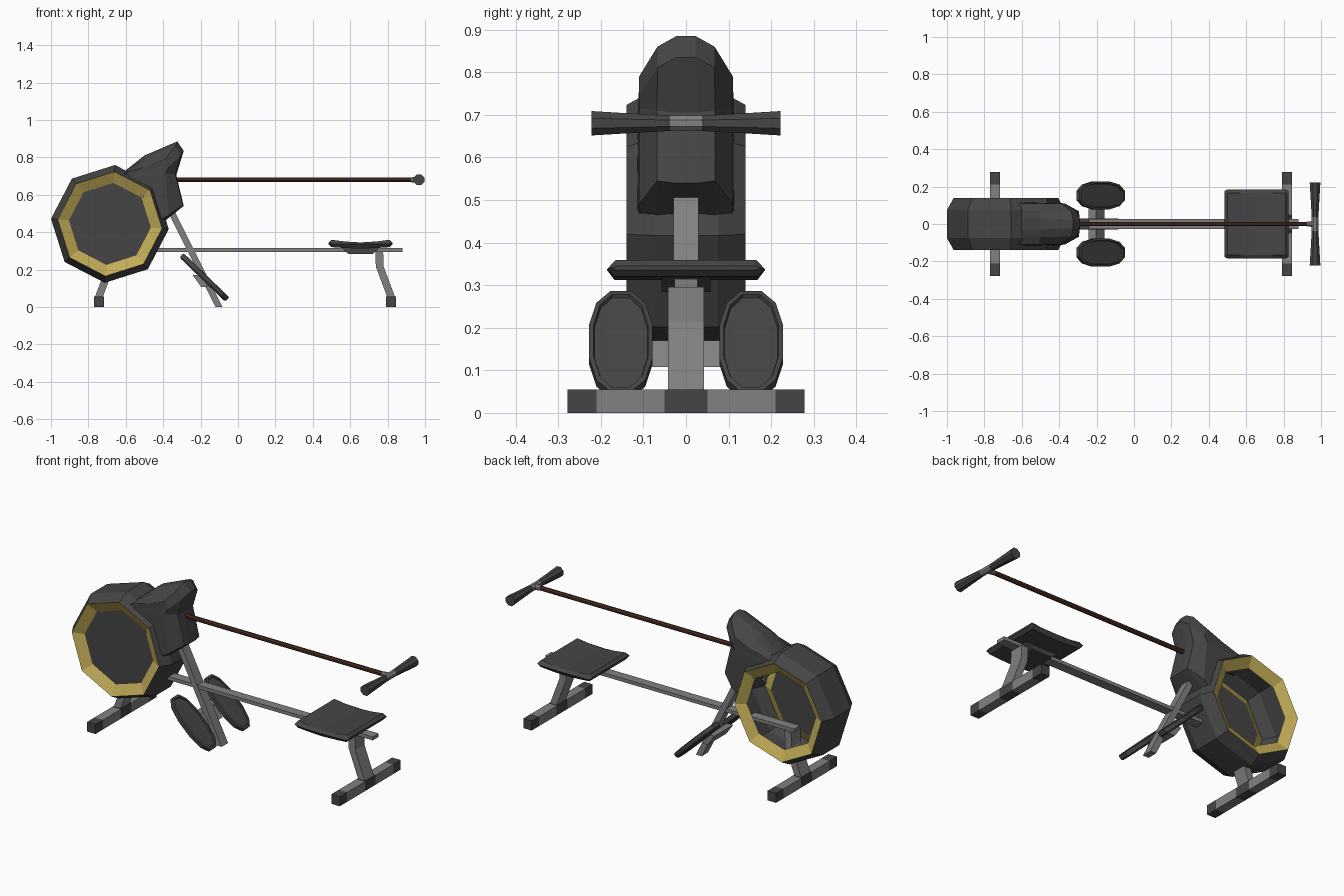
import bpy, bmesh, math
from mathutils import Matrix, Vector

cube = bpy.data.objects.get("Cube")
if cube:
    bpy.data.objects.remove(cube, do_unlink=True)


def material(name, rgb):
    m = bpy.data.materials.new(name)
    m.use_nodes = True
    m.diffuse_color = (*rgb, 1)
    m.node_tree.nodes["Principled BSDF"].inputs["Base Color"].default_value = (*rgb, 1)
    return m


DARK = material("charcoal", (0.06, 0.06, 0.06))
GREY = material("mid grey", (0.22, 0.22, 0.22))
GOLD = material("gold", (0.54, 0.41, 0.095))
BROWN = material("brown", (0.07, 0.028, 0.017))


def loft(name, rings, mats, row_mats=None, closed=True, caps=(True, True)):
    """Skin a list of equal-length point rings; row_mats picks a material per row."""
    bm = bmesh.new()
    rows = [[bm.verts.new(p) for p in ring] for ring in rings]
    n = len(rows[0])
    for r in range(len(rows) - 1):
        for i in range(n if closed else n - 1):
            j = (i + 1) % n
            f = bm.faces.new((rows[r][i], rows[r][j], rows[r + 1][j], rows[r + 1][i]))
            f.material_index = row_mats[r] if row_mats else 0
    for use, row in zip(caps, (rows[0], rows[-1])):
        if use:
            bm.faces.new(row)
    bmesh.ops.recalc_face_normals(bm, faces=bm.faces[:])
    me = bpy.data.meshes.new(name)
    bm.to_mesh(me)
    bm.free()
    for m in mats:
        me.materials.append(m)
    ob = bpy.data.objects.new(name, me)
    bpy.context.collection.objects.link(ob)
    return ob


def disc_y(x, z, y, r, n=8, turn=0.0):
    """Ring of points around an axis parallel to y."""
    return [(x + r * math.cos(turn + math.tau * i / n), y,
             z + r * math.sin(turn + math.tau * i / n)) for i in range(n)]


def bar(name, path, half_y, thick, mat):
    """Rectangular bar following (x, z) points."""
    h = thick / 2
    rings = [[(x - h, -half_y, z), (x + h, -half_y, z),
              (x + h, half_y, z), (x - h, half_y, z)] for x, z in path]
    return loft(name, rings, [mat])


def box(name, x0, x1, y0, y1, z0, z1, mat):
    rings = [[(x0, y0, z), (x1, y0, z), (x1, y1, z), (x0, y1, z)] for z in (z0, z1)]
    return loft(name, rings, [mat])


# Flywheel drum: octagonal shell, gold recessed rims, disc on the front only
drum_profile = [(-0.108, 0.22), (-0.14, 0.28), (-0.075, 0.316),
                (0.075, 0.316), (0.14, 0.28), (0.108, 0.22)]
loft("flywheel_drum",
     [disc_y(-0.685, 0.444, y, r, 8, math.radians(-5)) for y, r in drum_profile],
     [DARK, GOLD], [1, 0, 0, 0, 1], caps=(True, False))

# Faceted housing rising from the drum: half rows from centre to side
half_rows = [
    [(-.39, .03, .465), (-.385, .07, .465), (-.40, .107, .47), (-.44, .11, .45)],
    [(-.29, .03, .54), (-.295, .068, .545), (-.37, .11, .49), (-.43, .115, .47)],
    [(-.33, .03, .705), (-.335, .068, .71), (-.39, .11, .715), (-.58, .115, .69)],
    [(-.29, .022, .835), (-.305, .067, .81), (-.37, .11, .75), (-.585, .112, .70)],
    [(-.325, .022, .885), (-.335, .067, .86), (-.39, .11, .79), (-.59, .112, .71)],
    [(-.50, .03, .81), (-.50, .07, .79), (-.51, .11, .745), (-.60, .112, .712)],
    [(-.62, .03, .715), (-.62, .07, .715), (-.62, .11, .712), (-.62, .112, .70)],
]
loft("drum_housing",
     [[(x, -y, z) for x, y, z in reversed(row)] + row for row in half_rows],
     [DARK], closed=False, caps=(False, False))

# Rail, legs and diagonal post
box("rail", -0.71, 0.88, -0.027, 0.027, 0.294, 0.314, GREY)
bar("rear_leg", [(.82, .05), (.758, .215), (.755, .296)], 0.042, 0.042, GREY)
bar("front_leg", [(-.745, .05), (-.683, .215), (-.68, .296)], 0.042, 0.042, GREY)
bar("diagonal_post", [(-.102, 0), (-.362, .52)], 0.029, 0.037, GREY)

# Floor feet with dark centre and end blocks
for label, cx in (("front", -0.743), ("rear", 0.818)):
    x0, x1 = cx - 0.027, cx + 0.027
    box(label + "_foot_centre", x0, x1, -0.05, 0.05, 0, 0.055, DARK)
    for side, s in (("left", 1), ("right", -1)):
        # order the y range for either side
        a, b = sorted((s * 0.05, s * 0.21))
        box(f"{label}_foot_beam_{side}", x0, x1, a, b, 0, 0.055, GREY)
        a, b = sorted((s * 0.21, s * 0.278))
        box(f"{label}_foot_cap_{side}", x0, x1, a, b, 0, 0.055, DARK)

# Footplates: tilted twelve-sided pads with a shallow inset
tilt = Matrix.Translation((-0.18, 0, 0.158)) @ Matrix.Rotation(math.radians(44), 4, 'Y')


def power(v):
    return math.copysign(abs(v) ** 0.85, v)


def pad_ring(cy, z, k_len, k_wid):
    ring = []
    for i in range(12):
        a = math.tau * (i + 0.5) / 12
        p = Vector((0.175 * k_len * power(math.cos(a)),
                    cy + 0.077 * k_wid * power(math.sin(a)), z))
        ring.append(tilt @ p)
    return ring


for side, s in (("left", 1), ("right", -1)):
    cy = s * 0.153
    loft("footplate_" + side,
         [pad_ring(cy, -0.016, .94, .9), pad_ring(cy, -0.008, 1, 1),
          pad_ring(cy, 0.014, 1, 1), pad_ring(cy, 0.016, .92, .86),
          pad_ring(cy, 0.008, .9, .83)], [DARK])
bar("footplate_crossbar", [(-.222, .17), (-.178, .108)], 0.085, 0.04, GREY)

# Seat: dished cushion lofted along x, on a small carriage
seat_stations = [  # x, top z, mid z, bottom z, width factor
    (.485, .345, .340, .335, .96), (.500, .359, .338, .320, 1),
    (.570, .350, .336, .315, 1), (.655, .345, .335, .312, 1),
    (.740, .350, .336, .315, 1), (.810, .359, .338, .320, 1),
    (.825, .345, .340, .335, .96)]
loft("seat",
     [[(x, .165 * k, t), (x, .185 * k, m), (x, .168 * k, b),
       (x, -.168 * k, b), (x, -.185 * k, m), (x, -.165 * k, t)]
      for x, t, m, b, k in seat_stations], [DARK])
loft("seat_carriage",
     [[(x0, -.057, z), (x1, -.057, z), (x1, .057, z), (x0, .057, z)]
      for x0, x1, z in ((.59, .72, .284), (.55, .76, .318))], [DARK])

# Pull rod and flared handle
def disc_x(x, r, n=8):
    return [(x, r * math.cos(math.tau * (i + .5) / n),
             0.68 + r * math.sin(math.tau * (i + .5) / n)) for i in range(n)]


loft("pull_rod", [disc_x(-0.66, 0.013), disc_x(0.935, 0.013)], [BROWN])
loft("handle_connector", [disc_x(0.925, 0.014), disc_x(0.965, 0.018)], [GREY])
handle_profile = [(-.222, .031), (-.13, .025), (-.038, .0195),
                  (.038, .0195), (.13, .025), (.222, .031)]
loft("handle", [disc_y(0.968, 0.68, y, r, 8, math.pi / 8) for y, r in handle_profile],
     [DARK, GREY], [0, 0, 1, 0, 0])
